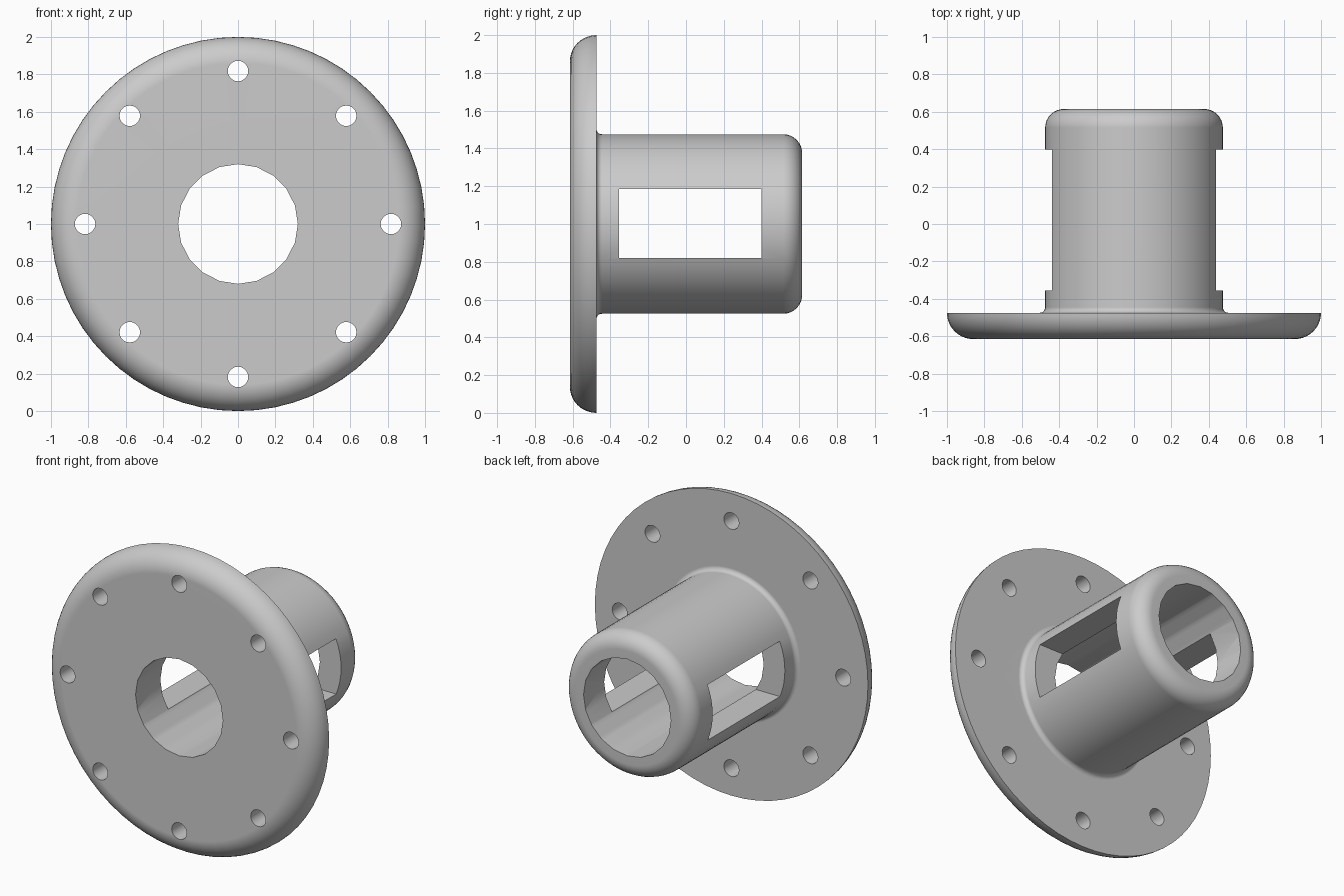
import bpy, bmesh, math
from mathutils import Matrix, Vector

cube = bpy.data.objects.get("Cube")
if cube:
    bpy.data.objects.remove(cube, do_unlink=True)

CENTRE_Z = 1.0
FRONT, FLANGE_BACK, BACK = -0.615, -0.475, 0.615
FLANGE_R, SLEEVE_R, BORE_R = 1.0, 0.475, 0.32

grey = bpy.data.materials.new("plain grey")
grey.use_nodes = True
colour = (0.6, 0.6, 0.6, 1)
grey.diffuse_color = colour
grey.node_tree.nodes["Principled BSDF"].inputs["Base Color"].default_value = colour


def make_object(name, bm, helper=False):
    bmesh.ops.recalc_face_normals(bm, faces=bm.faces)
    mesh = bpy.data.meshes.new(name)
    bm.to_mesh(mesh)
    bm.free()
    mesh.materials.append(grey)
    obj = bpy.data.objects.new(name, mesh)
    bpy.context.collection.objects.link(obj)
    obj.hide_render = helper
    return obj


def arc(r, y, radius, start, end, steps=8):
    """Quarter-round in the (radius, y) profile plane."""
    angles = [math.radians(start + (end - start) * i / steps) for i in range(steps + 1)]
    return [(r + radius * math.cos(a), y + radius * math.sin(a)) for a in angles]


def lathe(name, profile, segments):
    bm = bmesh.new()
    verts = [bm.verts.new((r, y, CENTRE_Z)) for r, y in profile]
    edges = [bm.edges.new(pair) for pair in zip(verts, verts[1:])]
    bmesh.ops.spin(bm, geom=verts + edges, cent=(0, 0, CENTRE_Z), axis=(0, 1, 0),
                   angle=math.tau, steps=segments, use_merge=True)
    bmesh.ops.remove_doubles(bm, verts=bm.verts, dist=1e-5)
    return make_object(name, bm)


def add_cylinder(bm, x, z, radius, segments):
    bmesh.ops.create_cone(bm, cap_ends=True, segments=segments, radius1=radius,
                          radius2=radius, depth=3,
                          matrix=Matrix.Translation((x, 0, z)) @ Matrix.Rotation(math.pi / 2, 4, 'X'))


# Rounded flange flowing through a small fillet into the rounded sleeve
rim, fillet, lip = FLANGE_BACK - FRONT, 0.03, 0.1
profile = [(0, FRONT)]
profile += arc(FLANGE_R - rim, FLANGE_BACK, rim, -90, 0, 10)
profile += arc(SLEEVE_R + fillet, FLANGE_BACK + fillet, fillet, 270, 180, 5)
profile += arc(SLEEVE_R - lip, BACK - lip, lip, 0, 90)
profile += [(0, BACK)]
body = lathe("flanged_sleeve", profile, 64)

# Central bore
bm = bmesh.new()
add_cylinder(bm, 0, CENTRE_Z, BORE_R, 20)
bore = make_object("bore_cutter", bm, True)

# Ring of eight bolt holes
bm = bmesh.new()
for i in range(8):
    a = i * math.tau / 8
    add_cylinder(bm, 0.818 * math.cos(a), CENTRE_Z + 0.818 * math.sin(a), 0.055, 20)
bolts = make_object("bolt_hole_cutter", bm, True)

# Rectangular window through both sides of the sleeve
bm = bmesh.new()
bmesh.ops.create_cube(bm, size=1, matrix=Matrix.Translation((0, 0.022, CENTRE_Z + 0.002))
                      @ Matrix.Diagonal((1.4, 0.755, 0.366, 1)))
window = make_object("window_cutter", bm, True)

# Cut the openings and keep the finished mesh
cutters = (bore, bolts, window)
for cutter in cutters:
    mod = body.modifiers.new(cutter.name, 'BOOLEAN')
    mod.operation, mod.solver, mod.object = 'DIFFERENCE', 'EXACT', cutter
bpy.context.view_layer.update()
result = bpy.data.meshes.new_from_object(body.evaluated_get(bpy.context.evaluated_depsgraph_get()))
body.modifiers.clear()
body.data = result
for cutter in cutters:
    bpy.data.objects.remove(cutter, do_unlink=True)

# Smooth curves, crisp cut edges
for obj in bpy.context.selected_objects:
    obj.select_set(False)
body.select_set(True)
bpy.context.view_layer.objects.active = body
bpy.ops.object.shade_smooth_by_angle(angle=math.radians(30))
weighted = body.modifiers.new("even_shading", 'WEIGHTED_NORMAL')
weighted.keep_sharp = True
